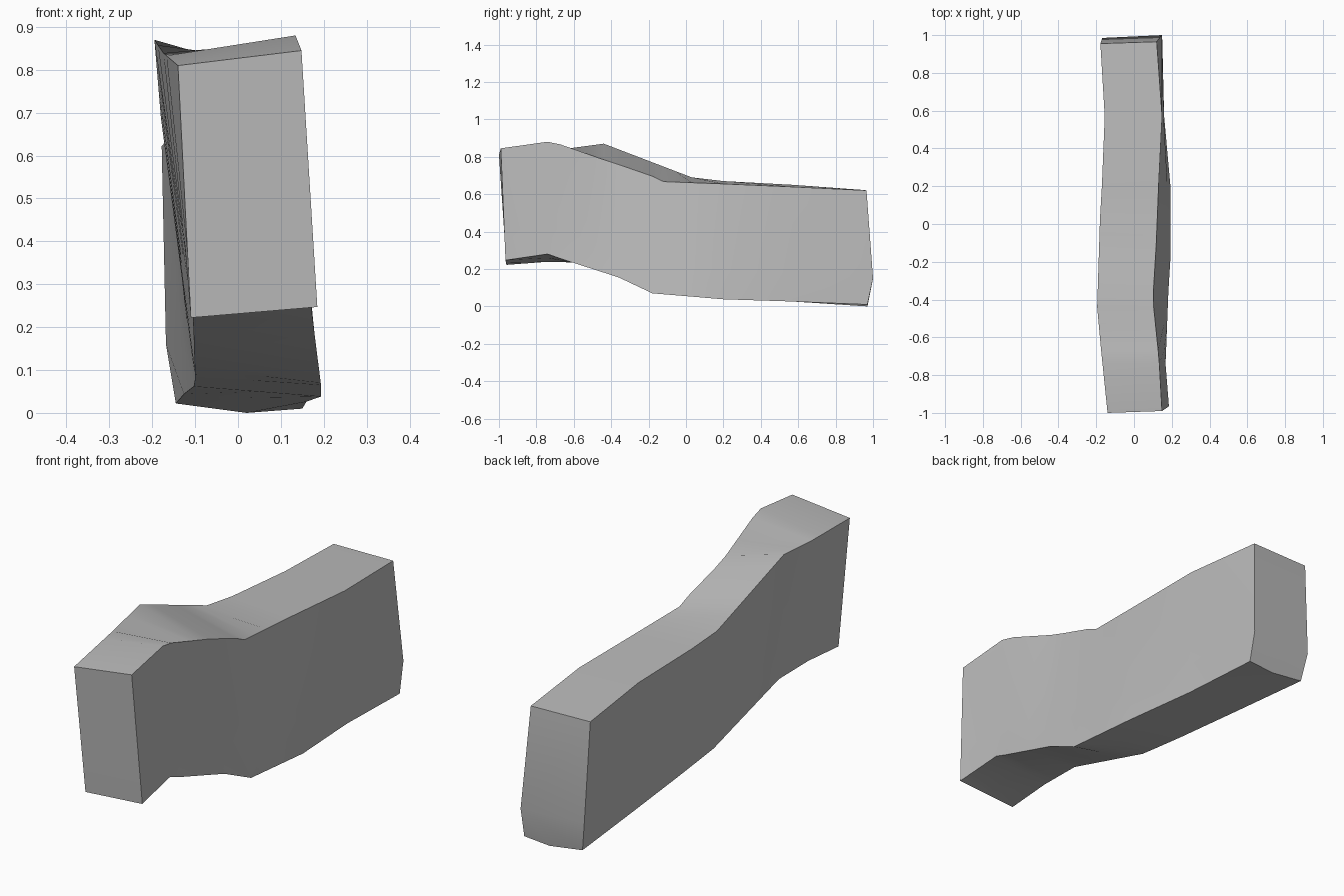
import bpy
import bmesh
import math

cube = bpy.data.objects.get("Cube")
if cube:
    bpy.data.objects.remove(cube, do_unlink=True)

# One plain grey for the whole block
grey = bpy.data.materials.new("stone grey")
grey.use_nodes = True
colour = (0.5, 0.5, 0.5, 1)
grey.diffuse_color = colour
grey.node_tree.nodes["Principled BSDF"].inputs["Base Color"].default_value = colour

# Each long edge of the block is a path of (y, x, z) points
top_left = [(-1, -.14, .81), (-.66, -.175, .84), (-.44, -.195, .87), (.03, -.18, .69),
            (.2, -.17, .67), (.57, -.155, .65), (.955, -.178, .622)]
top_right = [(-.99, .148, .845), (-.72, .133, .883), (-.4, .1, .77), (-.23, .11, .72),
             (-.12, .117, .667), (.2, .13, .655), (.55, .15, .64), (.965, .12, .62)]
low_right = [(-.965, .185, .247), (-.74, .167, .28), (-.67, .17, .255), (-.36, .182, .155),
             (-.18, .193, .07), (.2, .193, .038), (.55, .16, .027), (.97, .15, .01)]
low_left = [(-.96, -.11, .222), (-.79, -.11, .24), (-.53, -.105, .233), (-.06, -.1, .09),
            (.15, -.1, .064), (.55, -.125, .045), (.965, -.145, .022)]


def along(path, y):
    """Point on a path at y, held to the path's own ends."""
    y = min(max(y, path[0][0]), path[-1][0])
    for a, b in zip(path, path[1:]):
        if y <= b[0]:
            t = (y - a[0]) / (b[0] - a[0])
            return (a[1] + t * (b[1] - a[1]), y, a[2] + t * (b[2] - a[2]))


def mix(a, b, t):
    return tuple(p + t * (q - p) for p, q in zip(a, b))


# Loft rings through every bend, with a belt line low on each side
bends = [-1, -.74, -.67, -.53, -.44, -.36, -.18, -.12, -.06, .03, .2, .57, 1]
bm = bmesh.new()
rings = []
for y in bends:
    tl, tr, br, bl = (along(p, y) for p in (top_left, top_right, low_right, low_left))
    belt_r, belt_l = mix(br, tr, .25), mix(bl, tl, .25)
    keel = mix(bl, br, .5)
    if y == 1:
        # Rear end swells outwards at the belt and dips under the middle
        belt_r = (.148, 1, .15)
        belt_l = (-.168, .985, .16)
        keel = (.02, .97, 0)
    rings.append([bm.verts.new(c) for c in (tl, tr, belt_r, br, keel, bl, belt_l)])

for a, b in zip(rings, rings[1:]):
    for i in range(len(a)):
        j = (i + 1) % len(a)
        bm.faces.new((a[i], a[j], b[j], b[i]))

# End caps
for r in (rings[0], rings[-1]):
    bm.faces.new((r[0], r[1], r[2], r[6]))
    bm.faces.new((r[6], r[2], r[3], r[4], r[5]))
bmesh.ops.recalc_face_normals(bm, faces=bm.faces)

mesh = bpy.data.meshes.new("bent_block")
bm.to_mesh(mesh)
bm.free()
mesh.materials.append(grey)
block = bpy.data.objects.new("bent_block", mesh)
bpy.context.collection.objects.link(block)

bpy.context.view_layer.objects.active = block
block.select_set(True)
bpy.ops.object.shade_smooth_by_angle(angle=math.radians(25))
